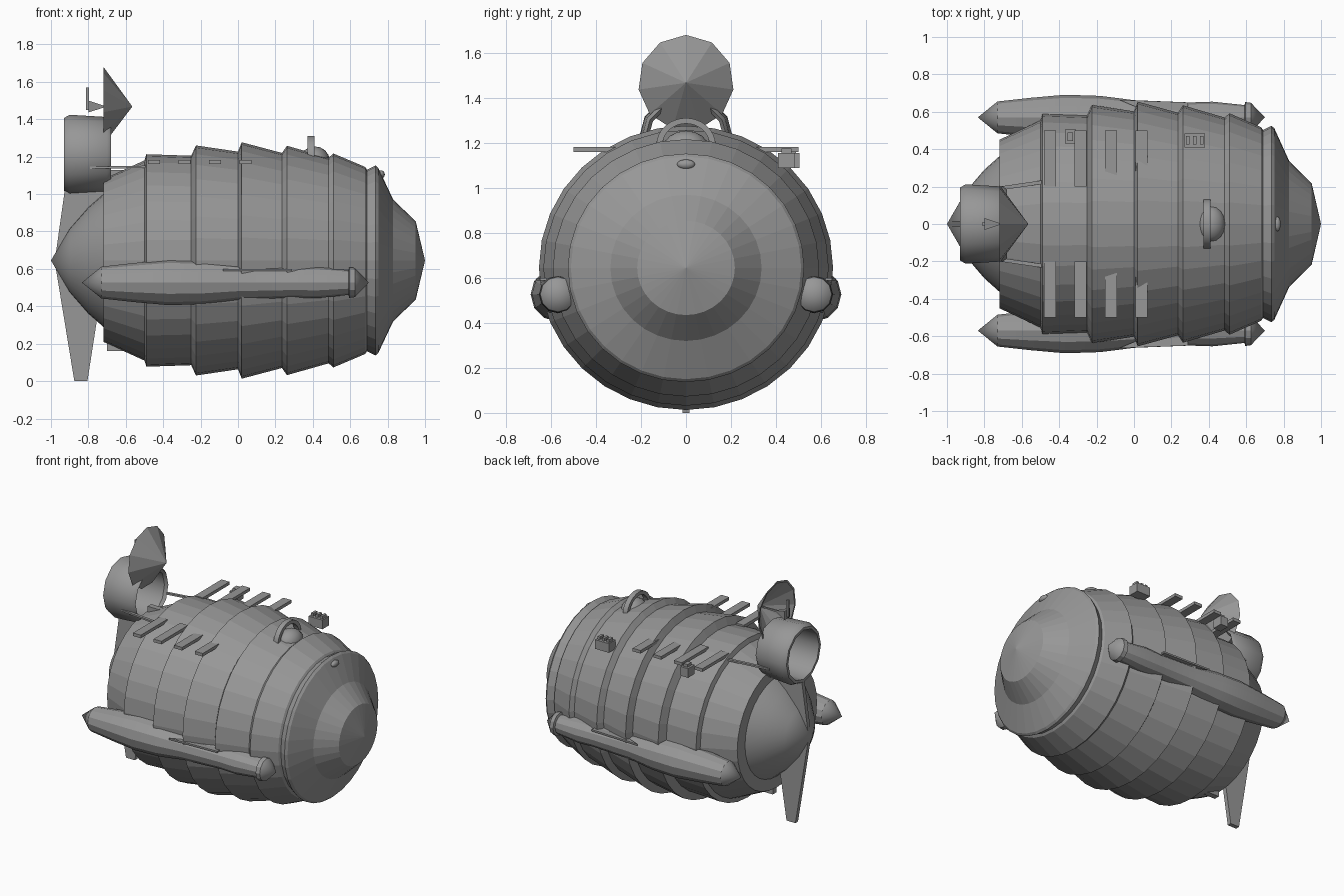
import bpy, bmesh, math
from mathutils import Vector

cube = bpy.data.objects.get("Cube")
if cube:
    bpy.data.objects.remove(cube, do_unlink=True)

grey = bpy.data.materials.new("plain_grey")
grey.use_nodes = True
tone = (0.31, 0.31, 0.31, 1)
grey.diffuse_color = tone
grey.node_tree.nodes["Principled BSDF"].inputs["Base Color"].default_value = tone


def finish(name, bm, smooth=None):
    bmesh.ops.remove_doubles(bm, verts=bm.verts, dist=0.0005)
    bmesh.ops.recalc_face_normals(bm, faces=bm.faces)
    mesh = bpy.data.meshes.new(name)
    bm.to_mesh(mesh)
    bm.free()
    mesh.materials.append(grey)
    ob = bpy.data.objects.new(name, mesh)
    bpy.context.collection.objects.link(ob)
    if smooth:
        bpy.ops.object.select_all(action="DESELECT")
        ob.select_set(True)
        bpy.context.view_layer.objects.active = ob
        bpy.ops.object.shade_smooth_by_angle(angle=math.radians(smooth))
    return ob


def lathe(name, profile, sides, y=0, z=0, wide=1, smooth=None, turn=0):
    """Revolve (x, radius) points around an axis parallel to x."""
    bm = bmesh.new()
    rings = []
    for x, r in profile:
        angles = [turn + math.tau * i / sides for i in range(sides)]
        rings.append([bm.verts.new((x, y + wide * r * math.sin(a), z + r * math.cos(a)))
                      for a in angles])
    for a, b in zip(rings, rings[1:]):
        for i in range(sides):
            j = (i + 1) % sides
            bm.faces.new((a[i], a[j], b[j], b[i]))
    return finish(name, bm, smooth)


def prism(name, points, depth):
    """Extrude a planar outline along a vector."""
    bm = bmesh.new()
    face = bm.faces.new([bm.verts.new(p) for p in points])
    new = bmesh.ops.extrude_face_region(bm, geom=[face])["geom"]
    moved = [v for v in new if isinstance(v, bmesh.types.BMVert)]
    bmesh.ops.translate(bm, verts=moved, vec=Vector(depth))
    return finish(name, bm)


def box(name, x0, x1, y0, y1, z0, z1):
    return prism(name, [(x0, y0, z0), (x1, y0, z0), (x1, y1, z0), (x0, y1, z0)],
                 (0, 0, z1 - z0))


def dome(name, x, z, size):
    bm = bmesh.new()
    bmesh.ops.create_uvsphere(bm, u_segments=16, v_segments=8, radius=1)
    for v in bm.verts:
        v.co = Vector((x, 0, z)) + v.co * Vector(size)
    return finish(name, bm, 40)


AXIS = 0.645

# Hull: overlapping plated bands, tail cone and stepped nose
lathe("hull", [(-0.72, 0.35), (-0.72, 0.435), (-0.5, 0.535), (-0.49, 0.568),
               (-0.25, 0.56), (-0.225, 0.615), (0, 0.582), (0.02, 0.632),
               (0.235, 0.575), (0.262, 0.613), (0.485, 0.55), (0.51, 0.572),
               (0.68, 0.5), (0.69, 0.485), (0.735, 0.508), (0.75, 0.495),
               (0.83, 0.325), (0.95, 0.21), (1, 0)], 32, 0, AXIS, 1.035)
lathe("tail_cone", [(-1, 0), (-0.9, 0.17), (-0.8, 0.285), (-0.72, 0.355)], 32, 0, AXIS, 1.02, 25)

# Vertical tail blade that carries the duct
prism("tail_fin", [(-0.925, -0.015, 1.03), (-0.98, -0.015, 0.64), (-0.875, -0.015, 0),
                   (-0.805, -0.015, 0), (-0.735, -0.015, 0.45), (-0.7, -0.015, 1.03)], (0, 0.03, 0))

# Small stubs above and below the hull
for label, z0, z1 in (("upper_stub", 1.02, 1.13), ("lower_stub", 0.16, 0.27)):
    box(label, -0.7, -0.61, -0.02, 0.02, z0, z1)

# Open duct over the tail
lathe("tail_duct", [(-0.93, 0.175), (-0.93, 0.195), (-0.9, 0.212), (-0.7, 0.2),
                    (-0.68, 0.185), (-0.7, 0.17), (-0.93, 0.175)], 12, 0, 1.212, 1, 35)

# Dish with its feed
lathe("dish", [(-0.72, 0.213), (-0.565, 0), (-0.58, 0), (-0.72, 0.2), (-0.72, 0.213)],
      11, 0, 1.468)
lathe("dish_feed", [(-0.8, 0), (-0.8, 0.045), (-0.72, 0.008), (-0.58, 0.006), (-0.58, 0)],
      4, 0, 1.468, 1, None, math.pi / 4)
box("feed_post", -0.812, -0.797, -0.008, 0.008, 1.45, 1.57)

# Side pods, their vanes, duct braces and hull slats
for side, s in (("left", 1), ("right", -1)):
    lathe(side + "_pod", [(-0.835, 0), (-0.73, 0.085), (-0.55, 0.105), (-0.37, 0.121),
                          (-0.18, 0.115), (0, 0.092), (0.3, 0.08), (0.42, 0.084), (0.59, 0.066),
                          (0.595, 0.082), (0.625, 0.078), (0.7, 0)], 12, s * 0.57, 0.527, 1, 25)
    prism(side + "_pod_vane", [(-0.08, s * 0.664, 0.588), (0.29, s * 0.65, 0.588),
                               (0.29, s * 0.59, 0.588), (0.05, s * 0.61, 0.588)], (0, 0, 0.012))
    prism(side + "_brace", [(-0.79, s * 0.17, 1.135), (-0.48, s * 0.215, 1.14),
                            (-0.48, s * 0.235, 1.14), (-0.79, s * 0.19, 1.135)], (0, 0, 0.012))
    for i in range(4):
        x = -0.48 + i * 0.163
        box(f"{side}_slat_{i + 1}", x, x + 0.062, s * 0.2, s * 0.5, 1.16, 1.182)

# Toothed boxes on the rear flank
for label, x0, x1, y0, teeth in (("aft_box", -0.37, -0.31, 0.43, 1), ("fore_box", 0.27, 0.38, 0.41, 3)):
    box(label, x0, x1, y0, y0 + 0.075, 1.09, 1.155)
    pitch = (x1 - x0) / teeth
    for i in range(teeth):
        x = x0 + (i + 0.25) * pitch
        box(f"{label}_tooth_{i + 1}", x, x + pitch / 2, y0 + 0.015, y0 + 0.06, 1.15, 1.175)

# Arched handle and lookout dome on top
bm = bmesh.new()
loops = []
for k in range(17):
    a = math.pi * k / 16
    loops.append([bm.verts.new((0.39 + dx, r * math.cos(a), 1.19 + 0.92 * r * math.sin(a)))
                  for dx, r in ((-0.018, 0.105), (0.018, 0.105), (0.018, 0.132), (-0.018, 0.132))])
for a, b in zip(loops, loops[1:]):
    for i in range(4):
        j = (i + 1) % 4
        bm.faces.new((a[i], a[j], b[j], b[i]))
finish("arched_handle", bm, 40)
dome("lookout_dome", 0.41, 1.18, (0.08, 0.1, 0.075))

# Nose lamp
dome("nose_lamp", 0.765, 1.105, (0.02, 0.04, 0.022))
